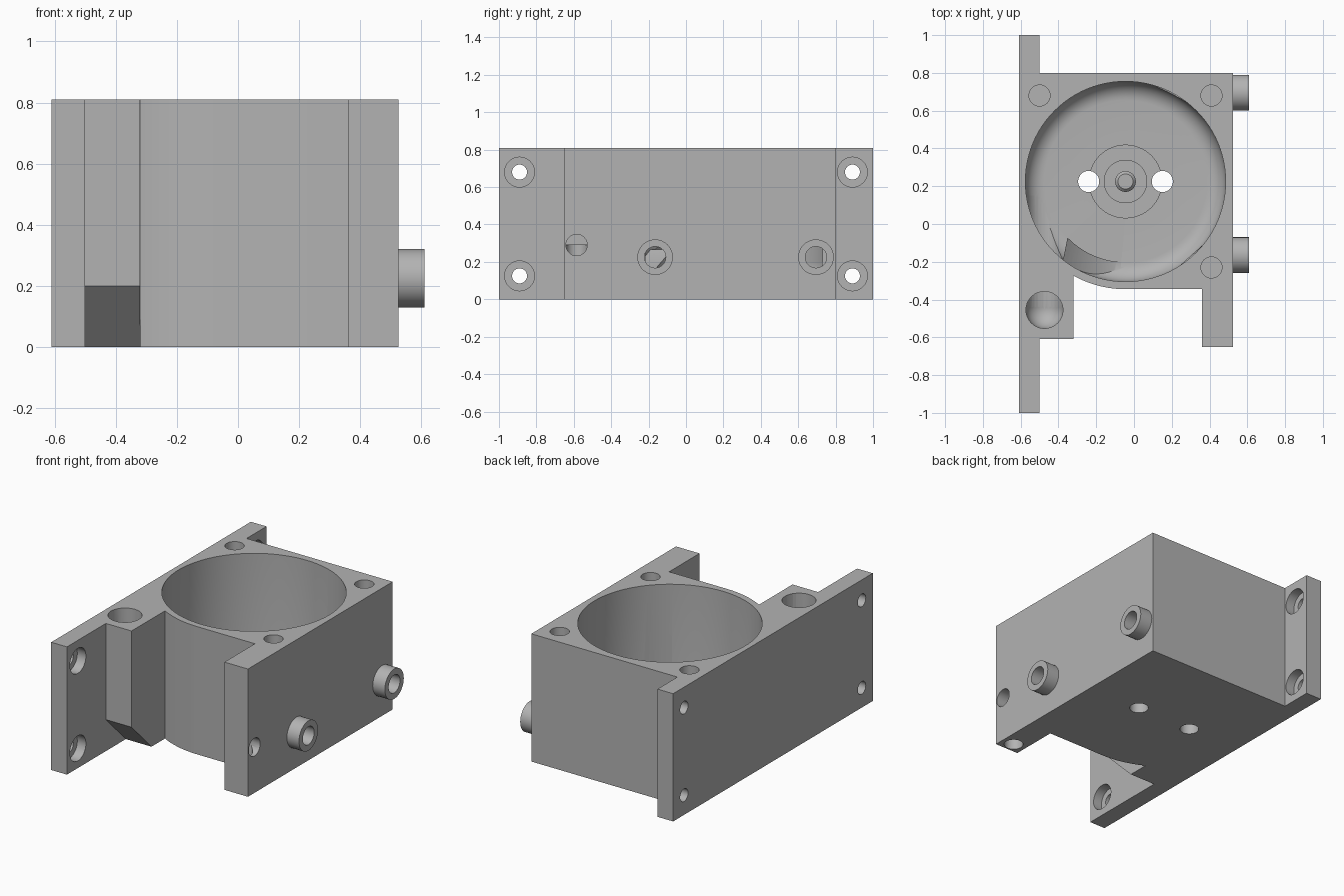
import bpy, bmesh, math
from mathutils import Matrix, Vector

if "Cube" in bpy.data.objects:
    bpy.data.objects.remove(bpy.data.objects["Cube"])

H = 0.81
CX, CY, BORE = -0.045, 0.225, 0.53

gray = bpy.data.materials.new("light gray")
gray.diffuse_color = (0.45, 0.45, 0.45, 1)
gray.use_nodes = True
gray.node_tree.nodes["Principled BSDF"].inputs["Base Color"].default_value = gray.diffuse_color


def make(name, bm):
    bmesh.ops.recalc_face_normals(bm, faces=bm.faces)
    me = bpy.data.meshes.new(name)
    bm.to_mesh(me)
    bm.free()
    me.materials.append(gray)
    ob = bpy.data.objects.new(name, me)
    bpy.context.collection.objects.link(ob)
    return ob


def prism(name, pts, z0, z1):
    bm = bmesh.new()
    f = bm.faces.new([bm.verts.new((x, y, z0)) for x, y in pts])
    r = bmesh.ops.extrude_face_region(bm, geom=[f])
    vs = [v for v in r["geom"] if isinstance(v, bmesh.types.BMVert)]
    bmesh.ops.translate(bm, verts=vs, vec=(0, 0, z1 - z0))
    return make(name, bm)


def rod(name, a, b, r, seg=32):
    a, b = Vector(a), Vector(b)
    d = b - a
    bm = bmesh.new()
    m = Matrix.Translation((a + b) / 2) @ d.to_track_quat('Z', 'Y').to_matrix().to_4x4()
    bmesh.ops.create_cone(bm, cap_ends=True, segments=seg, radius1=r, radius2=r,
                          depth=d.length, matrix=m)
    return make(name, bm)


def lathe(name, prof, seg=96):
    bm = bmesh.new()
    vs = [bm.verts.new((CX + r, CY, z)) for r, z in prof]
    es = [bm.edges.new(p) for p in zip(vs, vs[1:])]
    bmesh.ops.spin(bm, geom=vs + es, cent=(CX, CY, 0), axis=(0, 0, 1),
                   angle=math.tau, steps=seg, use_merge=False)
    bmesh.ops.remove_doubles(bm, verts=bm.verts, dist=1e-5)
    return make(name, bm)


def boolean(ob, other, op='DIFFERENCE'):
    mod = ob.modifiers.new("bool", 'BOOLEAN')
    mod.operation, mod.solver, mod.object = op, 'EXACT', other
    dg = bpy.context.evaluated_depsgraph_get()
    dg.update()
    me = bpy.data.meshes.new_from_object(ob.evaluated_get(dg))
    ob.modifiers.clear()
    ob.data = me
    bpy.data.objects.remove(other)


# housing: flange plate, square block, boss, rounded front wall and leg
arc = []
for i in range(13):
    t = math.radians(241.2 + (270 - 241.2) * i / 12)
    arc.append((CX + 0.57 * math.cos(t), CY + 0.57 * math.sin(t)))
outline = [(-0.61, -1), (-0.50, -1), (-0.50, -0.61), (-0.32, -0.61)] + arc + [
    (0.36, -0.345), (0.36, -0.65), (0.525, -0.65), (0.525, 0.80),
    (-0.50, 0.80), (-0.50, 1), (-0.61, 1)]
housing = prism("pump_housing", outline, 0, H)

# sloped underside of the boss
bm = bmesh.new()
f = bm.faces.new([bm.verts.new((-0.50, y, z)) for y, z in
                  [(-0.41, 0), (-0.62, 0.21), (-0.7, 0.21), (-0.7, -0.1), (-0.41, -0.1)]])
r = bmesh.ops.extrude_face_region(bm, geom=[f])
bmesh.ops.translate(bm, vec=(0.25, 0, 0),
                    verts=[v for v in r["geom"] if isinstance(v, bmesh.types.BMVert)])
boolean(housing, make("slope_cutter", bm))

# main bore with rounded floor edge, stepped hub and centre pin
prof = [(0, 0.26), (0.04, 0.26), (0.055, 0.245), (0.055, 0.16), (0.115, 0.16),
        (0.115, 0.13), (0.195, 0.13), (0.195, 0.10)]
for i in range(9):
    t = math.pi / 2 * i / 8
    prof.append((BORE - 0.1 + 0.1 * math.sin(t), 0.20 - 0.1 * math.cos(t)))
prof += [(BORE, 1), (0, 1)]
boolean(housing, lathe("bore_cutter", prof))

# outlet: vertical hole, ball elbow and tangential channel into the bore
ex, ey, ez = -0.474, -0.455, 0.20
boolean(housing, rod("outlet_cutter", (ex, ey, ez), (ex, ey, 1), 0.098))
bm = bmesh.new()
bmesh.ops.create_uvsphere(bm, u_segments=32, v_segments=16, radius=0.0985,
                          matrix=Matrix.Translation((ex, ey, ez)))
boolean(housing, make("elbow_cutter", bm))
boolean(housing, rod("channel_cutter", (ex, ey, ez), (ex, 0.15, ez), 0.097))

# side ports
for y, end in ((-0.165, 0.25), (0.695, 0.12)):
    boolean(housing, rod("port", (0.45, y, 0.225), (0.61, y, 0.225), 0.095), 'UNION')
    boolean(housing, rod("port_cutter", (end, y, 0.225), (0.7, y, 0.225), 0.057))

# floor holes, lid screw holes, leg holes
for x in (-0.24, 0.15):
    boolean(housing, rod("floor_cutter", (x, CY, -0.1), (x, CY, 0.3), 0.056))
for x, y in ((-0.50, 0.68), (0.41, 0.68), (0.41, -0.23)):
    boolean(housing, rod("screw_cutter", (x, y, 0.5), (x, y, 1), 0.056))
boolean(housing, rod("leg_side_cutter", (0.44, -0.585, 0.29), (0.7, -0.585, 0.29), 0.057))
boolean(housing, rod("leg_base_cutter", (0.443, -0.585, -0.1), (0.443, -0.585, 0.29), 0.0565))

# counterbored mounting holes in the flange
for y in (-0.89, 0.89):
    for z in (0.125, 0.68):
        boolean(housing, rod("mount_cutter", (-0.7, y, z), (-0.4, y, z), 0.04))
        boolean(housing, rod("counterbore_cutter", (-0.56, y, z), (-0.4, y, z), 0.08))

# ramp along the bore floor beside the outlet
bm = bmesh.new()
rows = []
for i in range(13):
    k = i / 12
    z1 = 0.105 + 0.16 * (1 - k) ** 1.5
    row = []
    for rad, a0, z in ((0.427, 224, 0.09), (0.427, 224, z1), (0.54, 232, z1), (0.54, 232, 0.09)):
        t = math.radians(a0 + (267 - a0) * k)
        row.append(bm.verts.new((CX + rad * math.cos(t), CY + rad * math.sin(t), z)))
    rows.append(row)
for p, q in zip(rows, rows[1:]):
    for j in range(4):
        bm.faces.new((p[j], p[(j + 1) % 4], q[(j + 1) % 4], q[j]))
bm.faces.new(rows[0])
bm.faces.new(rows[-1])
boolean(housing, make("outlet_ramp", bm), 'UNION')

# smooth round walls, keep crisp edges
bpy.context.view_layer.objects.active = housing
housing.select_set(True)
bpy.ops.object.shade_smooth_by_angle(angle=math.radians(30))
